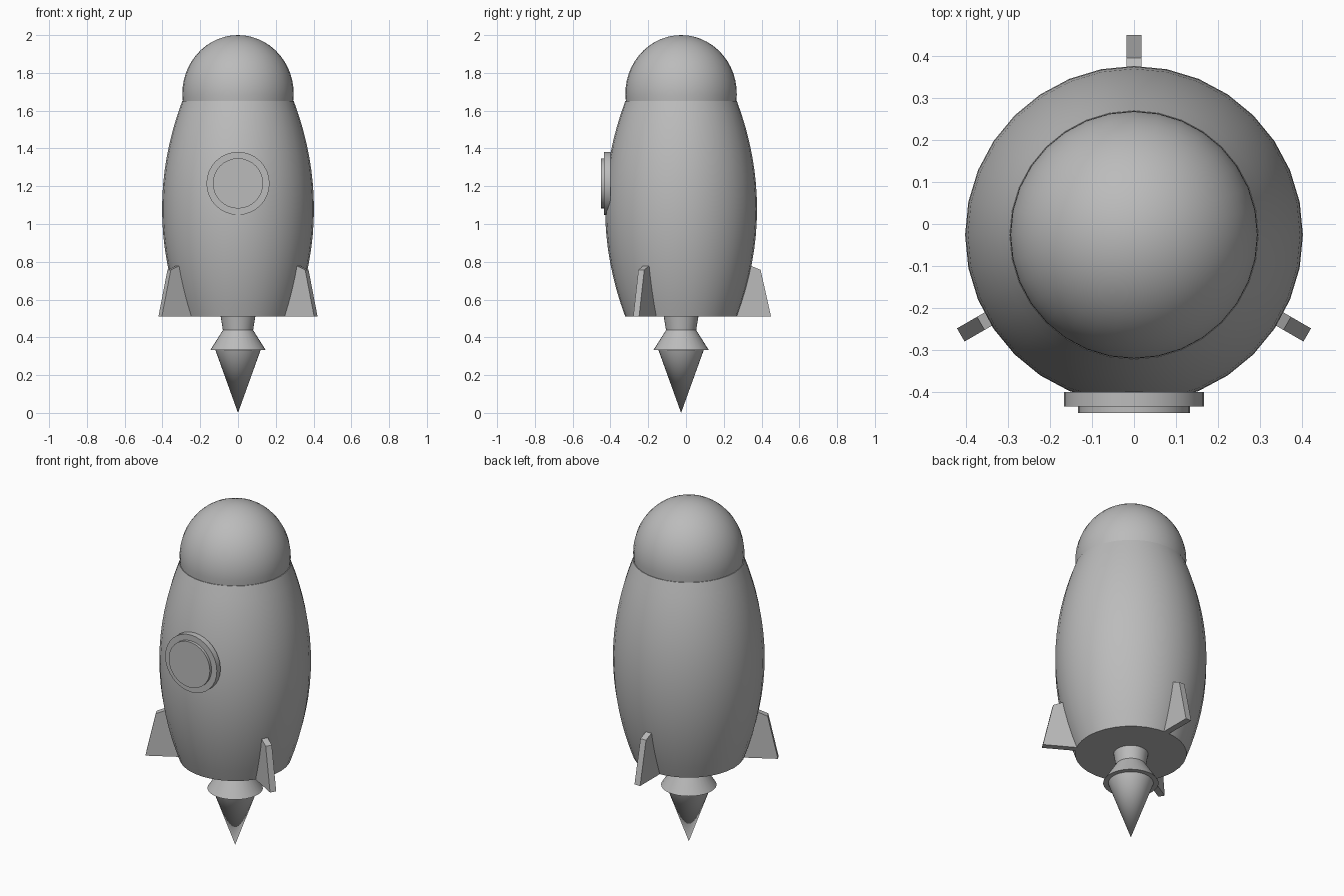
import bpy, bmesh, math
from mathutils import Matrix

if "Cube" in bpy.data.objects:
    bpy.data.objects.remove(bpy.data.objects["Cube"])

CY = -0.026          # y position of the rocket axis
SIDES = 32

GREY = bpy.data.materials.new("plain grey")
GREY.diffuse_color = (0.5, 0.5, 0.5, 1)
GREY.use_nodes = True
GREY.node_tree.nodes["Principled BSDF"].inputs["Base Color"].default_value = GREY.diffuse_color


def finish(name, bm, matrix, smooth=None):
    bmesh.ops.recalc_face_normals(bm, faces=bm.faces)
    me = bpy.data.meshes.new(name)
    bm.to_mesh(me)
    bm.free()
    me.transform(matrix)
    me.materials.append(GREY)
    ob = bpy.data.objects.new(name, me)
    bpy.context.collection.objects.link(ob)
    if smooth:
        bpy.ops.object.select_all(action='DESELECT')
        ob.select_set(True)
        bpy.context.view_layer.objects.active = ob
        bpy.ops.object.shade_smooth_by_angle(angle=math.radians(smooth))
    return ob


def lathe(name, profile, matrix=Matrix.Translation((0, CY, 0)), smooth=30):
    """Turn a list of (radius, height) points; open ends are capped."""
    bm = bmesh.new()
    rings = []
    for r, z in profile:
        if r < 1e-5:
            rings.append([bm.verts.new((0, 0, z))])
        else:
            rings.append([bm.verts.new((r * math.cos(2 * math.pi * i / SIDES),
                                        r * math.sin(2 * math.pi * i / SIDES), z))
                          for i in range(SIDES)])
    for a, b in zip(rings, rings[1:]):
        for i in range(SIDES):
            j = (i + 1) % SIDES
            if len(b) == 1:
                bm.faces.new((a[i], a[j], b[0]))
            elif len(a) == 1:
                bm.faces.new((a[0], b[j], b[i]))
            else:
                bm.faces.new((a[i], a[j], b[j], b[i]))
    for ring in (rings[0], rings[-1]):
        if len(ring) > 1:
            bm.faces.new(ring)
    return finish(name, bm, matrix, smooth)


# Hull: barrel with a parabolic bulge
hull = []
for i in range(17):
    z = 0.51 + (1.65 - 0.51) * i / 16
    hull.append((0.402 - 0.327 * (z - 1.08) ** 2, z))
lathe("hull", hull)

# Nose dome
start = math.asin(-0.045 / 0.31)
nose = []
for i in range(15):
    a = start + (math.pi / 2 - start) * i / 14
    nose.append((0.295 * math.cos(a) if i < 14 else 0, 1.69 + 0.31 * math.sin(a)))
lathe("nose_cone", nose)

# Engine nozzle and flame
lathe("nozzle", [(0.147, 0.332), (0.08, 0.438), (0.092, 0.513)])
lathe("flame", [(0, 0), (0.12, 0.333)])

# Porthole, facing -y
face_front = Matrix.Translation((0, 0, 1.215)) @ Matrix.Rotation(math.pi / 2, 4, 'X')
lathe("window_frame", [(0.167, 0.40), (0.167, 0.434)], face_front)
lathe("window_glass", [(0.133, 0.43), (0.133, 0.45)], face_front)

# Three tail fins, embedded in the hull
FIN = [(0.25, 0.51), (0.476, 0.51), (0.421, 0.757), (0.362, 0.782), (0.30, 0.782)]
for k, angle in enumerate((90, 210, 330)):
    bm = bmesh.new()
    f = bm.faces.new([bm.verts.new((r, -0.018, z)) for r, z in FIN])
    ext = bmesh.ops.extrude_face_region(bm, geom=[f], use_keep_orig=True)
    bmesh.ops.translate(bm, vec=(0, 0.036, 0),
                        verts=[v for v in ext["geom"] if isinstance(v, bmesh.types.BMVert)])
    finish(f"fin_{k + 1}", bm,
           Matrix.Translation((0, CY, 0)) @ Matrix.Rotation(math.radians(angle), 4, 'Z'))
